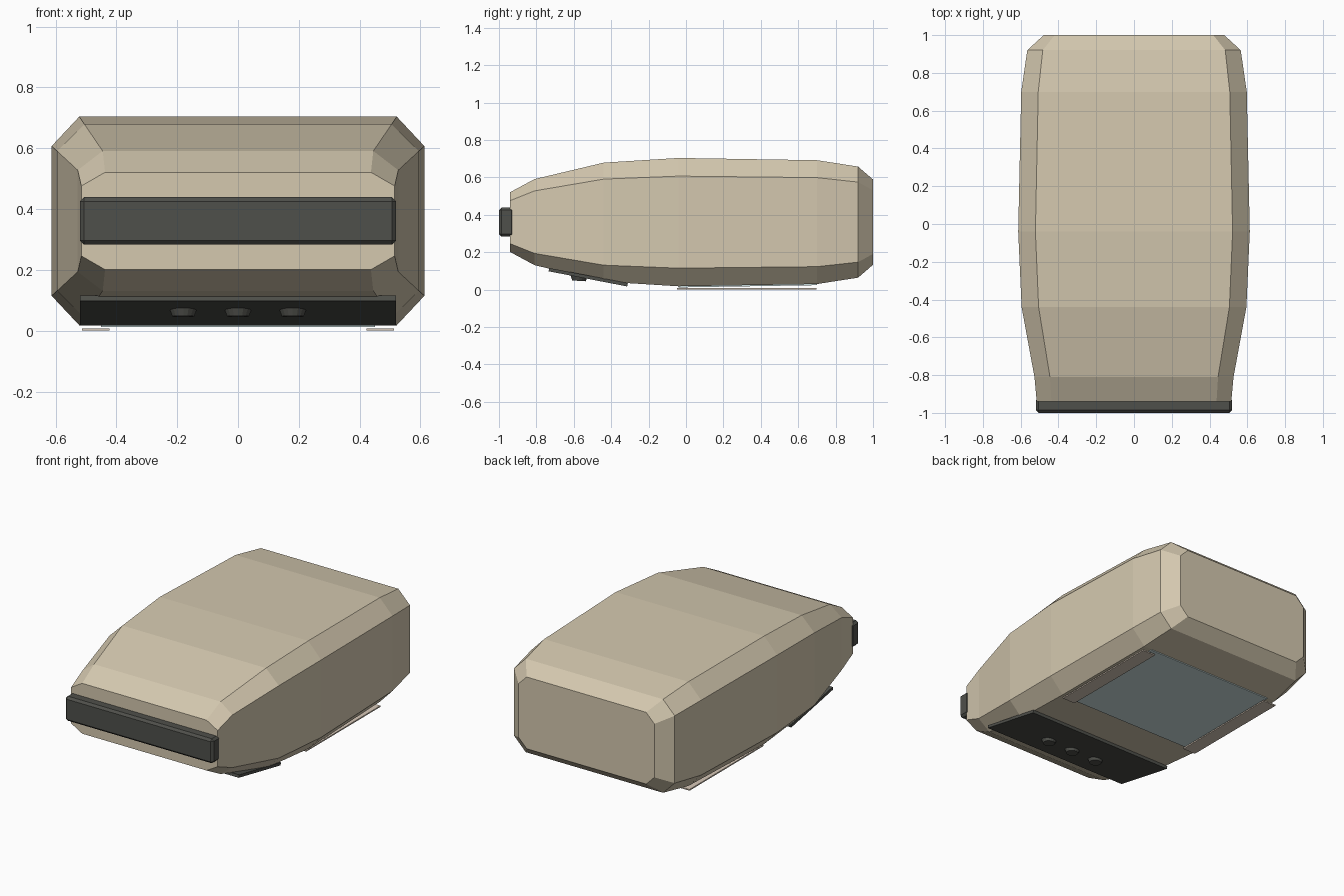
import bpy
import bmesh
import math
from mathutils import Vector

cube = bpy.data.objects.get("Cube")
if cube:
    bpy.data.objects.remove(cube, do_unlink=True)


def material(name, rgb):
    m = bpy.data.materials.new(name)
    m.use_nodes = True
    m.diffuse_color = (*rgb, 1)
    m.node_tree.nodes["Principled BSDF"].inputs["Base Color"].default_value = (*rgb, 1)
    return m


BEIGE = material("warm beige", (0.66, 0.58, 0.43))
DARK = material("charcoal", (0.078, 0.08, 0.07))
GLASS = material("pale blue grey", (0.6, 0.74, 0.74))
PAD = material("light taupe", (0.68, 0.58, 0.48))


def finish(name, bm, mat):
    bmesh.ops.recalc_face_normals(bm, faces=bm.faces)
    mesh = bpy.data.meshes.new(name)
    bm.to_mesh(mesh)
    bm.free()
    mesh.materials.append(mat)
    obj = bpy.data.objects.new(name, mesh)
    bpy.context.collection.objects.link(obj)
    return obj


def box(name, size, center, mat, tilt=0.0, bevel=0.0):
    bm = bmesh.new()
    bmesh.ops.create_cube(bm, size=1)
    bmesh.ops.scale(bm, verts=bm.verts, vec=size)
    if bevel:
        bmesh.ops.bevel(bm, geom=bm.edges[:], offset=bevel, segments=1, affect='EDGES')
    obj = finish(name, bm, mat)
    obj.location = center
    obj.rotation_euler.x = tilt
    return obj


# Body: chamfered rectangles lofted from front to back
MID = 0.361
# y, half width, half height, flat half width, flat half height
sections = [
    (-0.94, 0.515, 0.16, 0.437, 0.115),
    (-0.81, 0.527, 0.23, 0.445, 0.167),
    (-0.44, 0.595, 0.318, 0.505, 0.23),
    (-0.04, 0.613, 0.343, 0.522, 0.246),
    (0.70, 0.597, 0.331, 0.507, 0.238),
    (0.92, 0.565, 0.297, 0.483, 0.214),
    (1.0, 0.478, 0.228, 0.42, 0.17),
]
bm = bmesh.new()
rings = []
for y, w, h, fw, fh in sections:
    outline = [(fw, h), (w, fh), (w, -fh), (fw, -h), (-fw, -h), (-w, -fh), (-w, fh), (-fw, h)]
    rings.append([bm.verts.new((x, y, MID + z)) for x, z in outline])
for a, b in zip(rings, rings[1:]):
    for i in range(len(a)):
        j = (i + 1) % len(a)
        bm.faces.new((a[i], a[j], b[j], b[i]))
bm.faces.new(rings[0])
bm.faces.new(rings[-1])
finish("body_shell", bm, BEIGE)

# Front bar
box("front_bar", (1.04, 0.08, 0.156), (0, -0.96, 0.361), DARK, bevel=0.014)

# Sloping control panel under the nose
start, end = Vector((0, -0.733, 0.107)), Vector((0, -0.313, 0.026))
slope = math.atan2(end.z - start.z, end.y - start.y)
box("control_panel", (1.04, (end - start).length, 0.018), (start + end) / 2, DARK, tilt=slope)

# Three round buttons on the panel
for side, x in (("right", -0.18), ("middle", 0), ("left", 0.18)):
    bm = bmesh.new()
    bmesh.ops.create_cone(bm, cap_ends=True, segments=16, radius1=0.036, radius2=0.046, depth=0.026)
    button = finish("button_" + side, bm, DARK)
    button.location = (x, -0.572, 0.06)
    button.rotation_euler.x = slope / 3

# Window plate following the underside
drop = math.atan2(0.012, 0.74)
box("underside_window", (0.9, 0.74, 0.008), (0, 0.33, 0.022), GLASS, tilt=drop)

# Flat glide pads
for side, x in (("right", -0.468), ("left", 0.468)):
    box("glide_pad_" + side, (0.09, 0.745, 0.008), (x, 0.325, 0.004), PAD)
